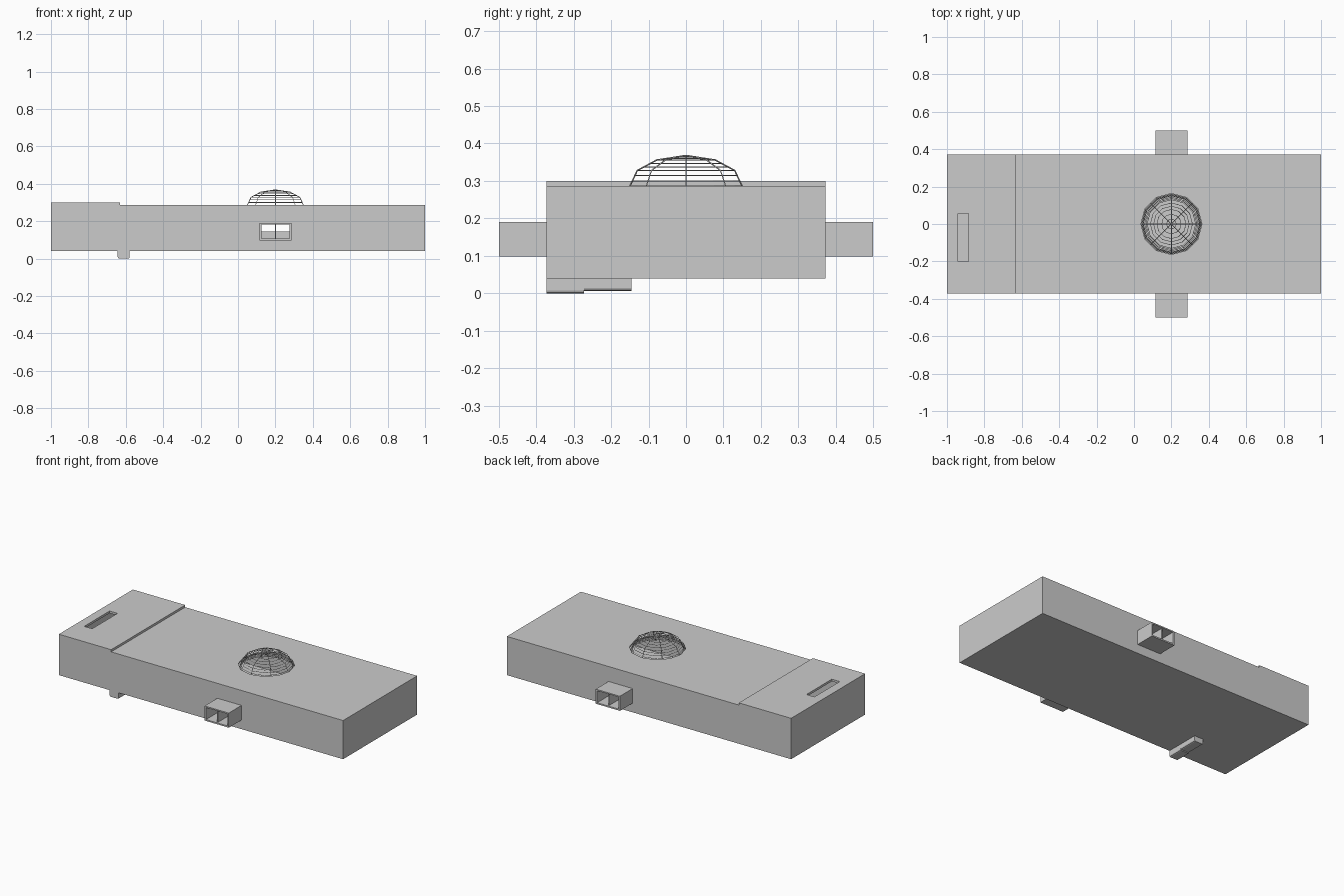
import bpy, bmesh
from math import cos, sin, pi
from mathutils import Vector

if "Cube" in bpy.data.objects:
    bpy.data.objects.remove(bpy.data.objects["Cube"])


def box(name, x0, x1, y0, y1, z0, z1):
    bpy.ops.mesh.primitive_cube_add(size=1, location=((x0 + x1) / 2, (y0 + y1) / 2, (z0 + z1) / 2))
    ob = bpy.context.object
    ob.name = name
    ob.scale = (x1 - x0, y1 - y0, z1 - z0)
    bpy.ops.object.transform_apply(location=True, rotation=False, scale=True)
    return ob


def cut(ob, cutter):
    m = ob.modifiers.new("cut", 'BOOLEAN')
    m.operation = 'DIFFERENCE'
    m.solver = 'EXACT'
    m.object = cutter
    bpy.context.view_layer.objects.active = ob
    bpy.ops.object.modifier_apply(modifier=m.name)
    bpy.data.objects.remove(cutter)


def wire(bm, pts, r, closed=False):
    # square-section wire following points around the dome axis
    n = len(pts)
    loops = []
    for i, p in enumerate(pts):
        a = pts[i - 1] if (i or closed) else p
        b = pts[(i + 1) % n] if (i < n - 1 or closed) else p
        t = (b - a).normalized()
        u = t.cross(Vector((0, 0, 1)))
        if u.length < 0.01:
            u = Vector((1, 0, 0))
        u.normalize()
        v = t.cross(u)
        loops.append([bm.verts.new(p + r * d) for d in (u, v, -u, -v)])
    for i in range(n if closed else n - 1):
        a, b = loops[i], loops[(i + 1) % n]
        for k in range(4):
            bm.faces.new((a[k], a[(k + 1) % 4], b[(k + 1) % 4], b[k]))


# hollow body with openings for hatch, dome and both tunnels
body = box("body", -1, 1, -0.372, 0.372, 0.04, 0.286)
cut(body, box("c", -0.992, 0.992, -0.364, 0.364, 0.048, 0.278))
cut(body, box("c", -0.97, -0.66, -0.34, 0.34, 0.2, 0.35))
bpy.ops.mesh.primitive_cylinder_add(vertices=12, radius=0.163, depth=0.1, location=(0.2, 0, 0.28))
cut(body, bpy.context.object)
for s in (-1, 1):
    y = sorted((s * 0.35, s * 0.4))
    cut(body, box("c", 0.125, 0.275, *y, 0.107, 0.183))

# hatch cover with finger slot
lid = box("hatch_cover", -1, -0.632, -0.372, 0.372, 0.286, 0.3)
cut(lid, box("c", -0.942, -0.886, -0.2, 0.055, 0.2, 0.4))

# entrance tunnels with divider and low flap, the second turned half round
for s, side in ((-1, "front"), (1, "back")):
    y = sorted((s * 0.368, s * 0.5))
    t = box(side + "_tunnel", 0.115, 0.285, *y, 0.098, 0.191)
    cut(t, box("c", 0.125, 0.275, -0.6, 0.6, 0.107, 0.183))
    yd = sorted((s * 0.37, s * 0.49))
    box(side + "_divider", 0.197, 0.203, *yd, 0.107, 0.183)
    yf = sorted((s * 0.37, s * 0.376))
    xf = (0.203, 0.275) if s < 0 else (0.125, 0.197)
    box(side + "_flap", *xf, *yf, 0.107, 0.145)

# wire dome: eight ribs and stacked rings
profile = [(0.16, 0.262), (0.15, 0.286), (0.13, 0.328), (0.078, 0.356), (0.0, 0.368)]
bm = bmesh.new()
for k in range(8):
    a = k * pi / 4
    wire(bm, [Vector((0.2 + r * cos(a), r * sin(a), z)) for r, z in profile], 0.002)
for (r0, z0), (r1, z1) in zip(profile, profile[1:]):
    for j in range(3):
        f = j / 3
        r, z = r0 + (r1 - r0) * f, z0 + (z1 - z0) * f
        wire(bm, [Vector((0.2 + r * cos(i * pi / 6), r * sin(i * pi / 6), z)) for i in range(12)],
             0.0014, True)
bmesh.ops.recalc_face_normals(bm, faces=bm.faces)
me = bpy.data.meshes.new("dome_cage")
bm.to_mesh(me)
bm.free()
bpy.context.collection.objects.link(bpy.data.objects.new("dome_cage", me))

# stepped foot under the floor
for name, y0, y1, z0 in (("foot_outer", -0.372, -0.272, 0.0), ("foot_inner", -0.272, -0.146, 0.006)):
    foot = box(name, -0.643, -0.579, y0, y1, z0, 0.041)
    bm = bmesh.new()
    bm.from_mesh(foot.data)
    low = [e for e in bm.edges if all(v.co.z + foot.location.z < 0.02 for v in e.verts)
           and abs(e.verts[0].co.y - e.verts[1].co.y) > 0.05]
    bmesh.ops.bevel(bm, geom=low, offset=0.008, segments=2, profile=0.5, affect='EDGES')
    bm.to_mesh(foot.data)
    bm.free()
